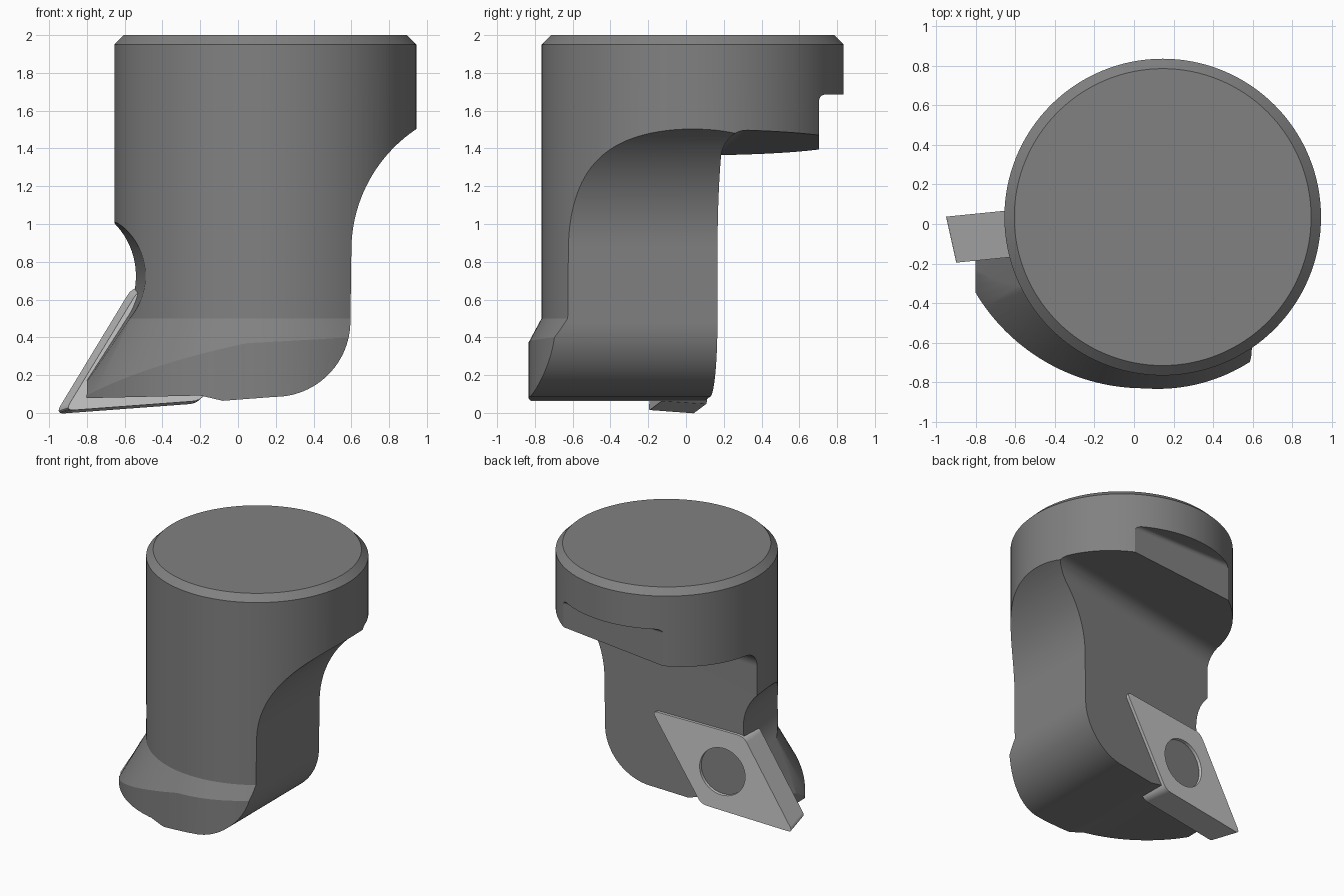
import bpy, bmesh
from math import sin, cos, radians, pi
from mathutils import Vector

if "Cube" in bpy.data.objects:
    bpy.data.objects.remove(bpy.data.objects["Cube"])

SKEW = 0.1  # the flat back face and insert are turned slightly about z


def finish(bm, name):
    bmesh.ops.recalc_face_normals(bm, faces=bm.faces)
    me = bpy.data.meshes.new(name)
    bm.to_mesh(me)
    bm.free()
    ob = bpy.data.objects.new(name, me)
    bpy.context.collection.objects.link(ob)
    return ob


def loft(name, a, b):
    """Closed solid between two matching outlines."""
    bm = bmesh.new()
    va, vb = [[bm.verts.new(p) for p in ring] for ring in (a, b)]
    bm.faces.new(va)
    bm.faces.new(vb)
    for i in range(len(va)):
        j = (i + 1) % len(va)
        bm.faces.new((va[i], va[j], vb[j], vb[i]))
    return finish(bm, name)


def prism(name, pts, vec):
    """Extrude an outline by vec in both directions."""
    v = Vector(vec)
    return loft(name, [Vector(p) - v for p in pts], [Vector(p) + v for p in pts])


def arc(cx, cz, r, a0, a1, n=20):
    return [(cx + r * cos(radians(a0 + (a1 - a0) * i / n)),
             cz + r * sin(radians(a0 + (a1 - a0) * i / n))) for i in range(n + 1)]


def boolean(ob, cutter, op='DIFFERENCE'):
    m = ob.modifiers.new("cut", 'BOOLEAN')
    m.operation, m.solver, m.object = op, 'EXACT', cutter
    bpy.context.view_layer.objects.active = ob
    bpy.ops.object.modifier_apply(modifier=m.name)
    bpy.data.objects.remove(cutter)


def circle(cx, cy, r, z, n=128):
    return [(cx + r * cos(2 * pi * i / n), cy + r * sin(2 * pi * i / n), z) for i in range(n)]


# turned shank: chamfered cylinder flaring to a cone at the foot
bm = bmesh.new()
rings = [[bm.verts.new(p) for p in circle(0.145, 0.035, r, z)]
         for r, z in ((0.75, 2), (0.80, 1.95), (0.80, 0.5), (1.08, -0.02))]
for a, b in zip(rings, rings[1:]):
    for i in range(128):
        j = (i + 1) % 128
        bm.faces.new((a[i], a[j], b[j], b[i]))
bm.faces.new(rings[0])
bm.faces.new(rings[-1])
body = finish(bm, "holder_body")

# outline limiting the flared head: small arc on the right, wide arc on the
# left, and a flat at the far left
head = arc(0.12, 0.03, 0.863, 90, -94.7, 60) + arc(0.05, 0.16, 0.99, -91, -149.3, 36) + \
    [(-0.80, -0.33), (-0.80, 0.893)]
boolean(body, prism("head_limit", [(x, y, 1) for x, y in head], (0, 0, 1.5)), 'INTERSECT')

# right relief, rounded lower corner and underside
side = [(1.6, 1.63), (1.1, 1.6)] + arc(1.372, 0.86, 0.772, 115, 180, 28) + \
    arc(0.195, 0.485, 0.4, 0, -90, 24) + \
    [(-0.08, 0.064), (-0.2, 0.092), (-1.5, 0.062), (-1.5, -0.5), (1.6, -0.5)]
boolean(body, prism("right_cut", [(x, 0, z) for x, z in side], (0, 2, 0)))

# left scallop running into the sloped clearance beside the insert
left = [(-1.6, 1.12)] + arc(-0.93, 0.725, 0.395, 90, -33, 28) + [(-0.93, 0.0), (-1.6, 0.0)]
boolean(body, prism("left_cut", [(x, 0.0, z) for x, z in left], (-SKEW * 2, 2, 0)))

# flat back face with filleted, sloping ledge
back = [(0.107, -0.5)] + arc(0.237, 1.29, 0.13, 180, 90, 12) + [(1.6, 1.42), (1.6, -0.5)]
boolean(body, prism("back_cut", [(0, y, z) for y, z in back], (2, SKEW * 2, 0.086 * 2)))

# small rear step
step = [(0.705, 0.8)] + arc(0.735, 1.655, 0.03, 180, 90, 6) + [(1.4, 1.685), (1.4, 0.8)]
boolean(body, prism("step_cut", [(0, y, z) for y, z in step], (2, 0, 0)))

# diamond insert, tapering away from its outer face, with rounded corners
corners = [(-0.967, -0.006), (-0.21, 0.05), (0.195, 0.70), (-0.56, 0.665)]
mx, mz = -0.385, 0.347


def seat(x, z, depth):
    return (x + SKEW * depth, 0.132 + SKEW * x - depth, z)


outline = []
for i, c in enumerate(corners):
    c = Vector(c)
    p = c + (Vector(corners[i - 1]) - c).normalized() * 0.05
    q = c + (Vector(corners[(i + 1) % 4]) - c).normalized() * 0.05
    for k in range(6):
        t = k / 5
        outline.append(p * (1 - t) ** 2 + c * 2 * t * (1 - t) + q * t * t)
insert = loft("cutting_insert", [seat(x, z, 0) for x, z in outline],
              [seat(mx + (x - mx) * 0.95, mz + (z - mz) * 0.95, 0.235) for x, z in outline])
hole = arc(mx, mz, 0.187, 0, 360, 48)[:-1]
boolean(insert, loft("hole_cut", [seat(x, z, -0.2) for x, z in hole],
                     [seat(x, z, 0.5) for x, z in hole]))

# shading and greys
for ob, g in ((body, 0.22), (insert, 0.7)):
    mat = bpy.data.materials.new(ob.name + "_grey")
    mat.diffuse_color = (g, g, g, 1)
    mat.use_nodes = True
    mat.node_tree.nodes["Principled BSDF"].inputs["Base Color"].default_value = mat.diffuse_color
    ob.data.materials.clear()
    ob.data.materials.append(mat)
    bpy.ops.object.select_all(action='DESELECT')
    ob.select_set(True)
    bpy.context.view_layer.objects.active = ob
    bpy.ops.object.shade_smooth_by_angle(angle=radians(20))
    wn = ob.modifiers.new("flat_faces", 'WEIGHTED_NORMAL')
    wn.keep_sharp = True
